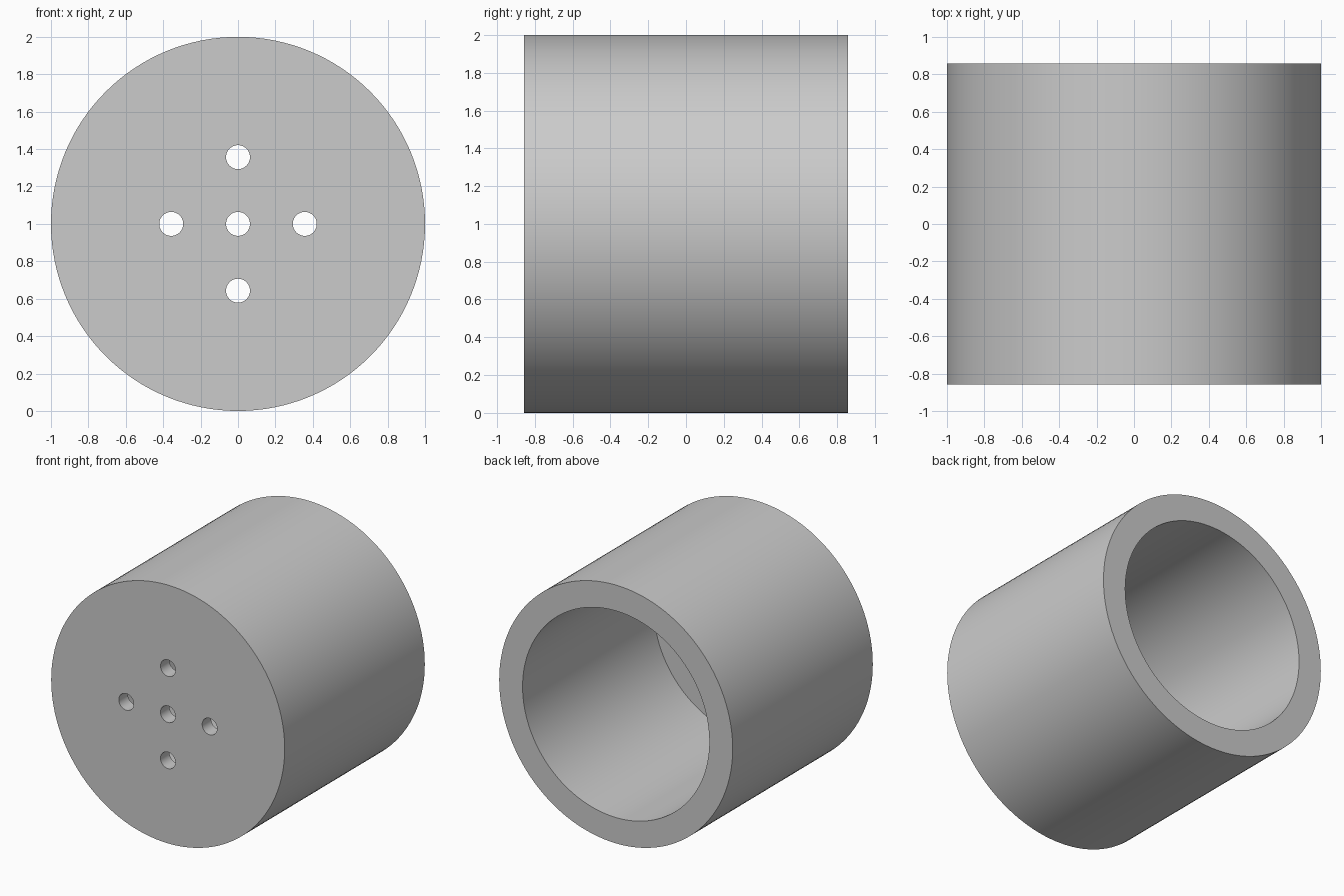
import bpy
from math import radians

if "Cube" in bpy.data.objects:
    bpy.data.objects.remove(bpy.data.objects["Cube"])

RADIUS, BORE, HALF = 1.0, 0.8, 0.857
FLOOR = 0.11            # thickness of the closed front end
HOLE, SPACING = 0.064, 0.357

grey = bpy.data.materials.new("light_grey")
grey.use_nodes = True
colour = (0.6, 0.6, 0.6, 1)
grey.diffuse_color = colour
grey.node_tree.nodes["Principled BSDF"].inputs["Base Color"].default_value = colour


def cylinder(name, radius, y0, y1, x=0, z=1, sides=128):
    """Cylinder lying along y from y0 to y1."""
    bpy.ops.mesh.primitive_cylinder_add(
        vertices=sides, radius=radius, depth=y1 - y0,
        location=(x, (y0 + y1) / 2, z), rotation=(radians(90), 0, 0))
    ob = bpy.context.object
    ob.name = name
    ob.data.materials.append(grey)
    return ob


# Cup body, closed at the front
cup = cylinder("cup_body", RADIUS, -HALF, HALF)

# Wide bore open at the back, and five holes through the front
cutters = [cylinder("bore_cutter", BORE, -HALF + FLOOR, HALF + 0.2)]
for i, (dx, dz) in enumerate([(0, 0), (1, 0), (-1, 0), (0, 1), (0, -1)]):
    cutters.append(cylinder(f"hole_cutter_{i + 1}", HOLE, -HALF - 0.2, -HALF + FLOOR + 0.2,
                            dx * SPACING, 1 + dz * SPACING, sides=48))

bpy.ops.object.select_all(action="DESELECT")
cup.select_set(True)
bpy.context.view_layer.objects.active = cup
for cutter in cutters:
    cut = cup.modifiers.new(cutter.name, "BOOLEAN")
    cut.operation = "DIFFERENCE"
    cut.solver = "EXACT"
    cut.object = cutter
    bpy.ops.object.modifier_apply(modifier=cut.name)
for cutter in cutters:
    bpy.data.objects.remove(cutter)

bpy.ops.object.shade_smooth_by_angle(angle=radians(30))
